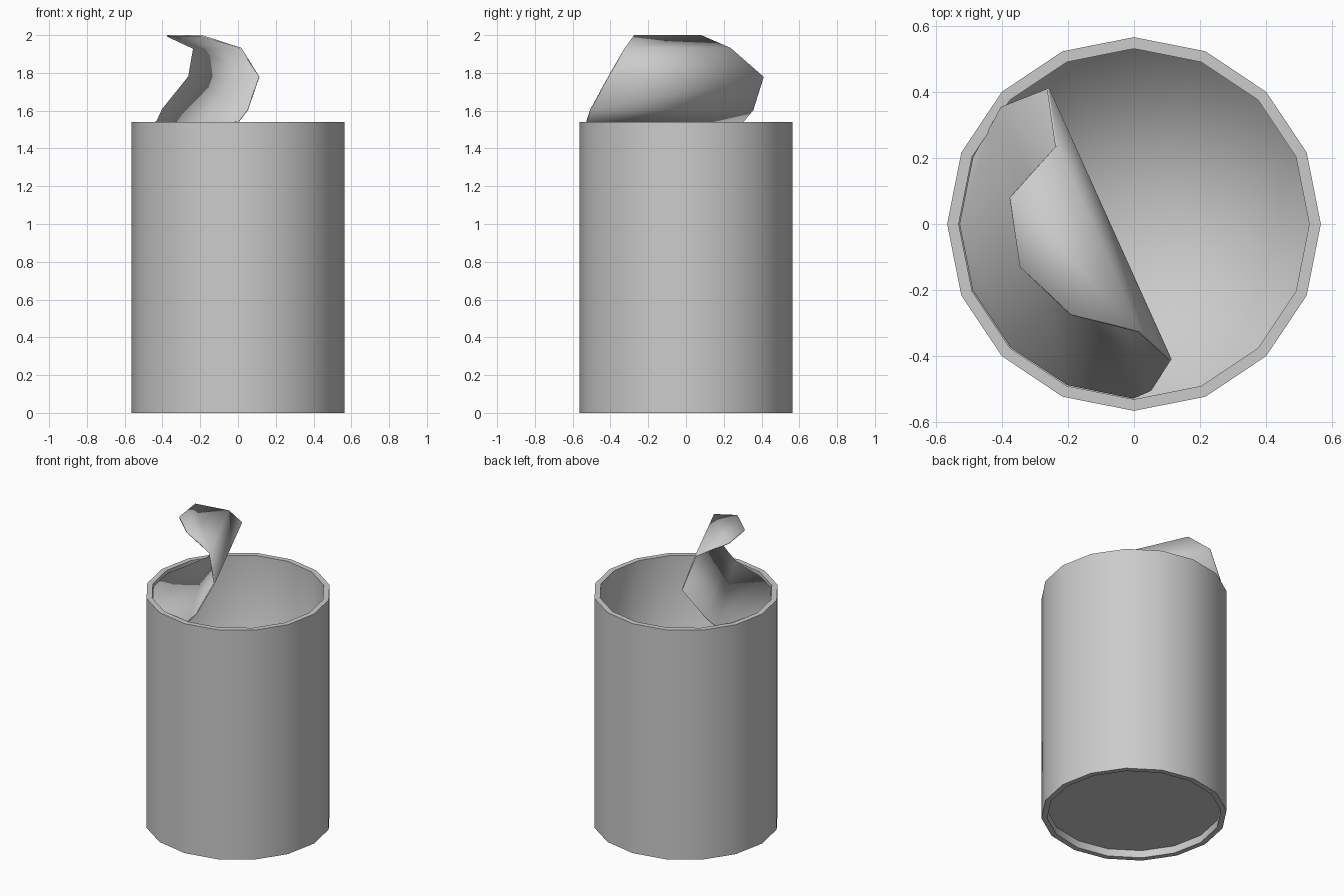
import bpy
import bmesh
from math import cos, sin, pi

cube = bpy.data.objects.get("Cube")
if cube:
    bpy.data.objects.remove(cube, do_unlink=True)

SIDES = 16
OUTER, INNER = 0.565, 0.53
HEIGHT = 1.54

# Plain tin
tin = bpy.data.materials.new("tin_grey")
tin.use_nodes = True
tin.diffuse_color = (0.6, 0.6, 0.6, 1)
tin.node_tree.nodes["Principled BSDF"].inputs["Base Color"].default_value = (0.6, 0.6, 0.6, 1)


def ring(bm, radius, z):
    return [bm.verts.new((radius * cos(2 * pi * i / SIDES), radius * sin(2 * pi * i / SIDES), z))
            for i in range(SIDES)]


def bridge(bm, a, b):
    for i in range(SIDES):
        j = (i + 1) % SIDES
        bm.faces.new((a[i], a[j], b[j], b[i]))


def fan(bm, loop, z):
    centre = bm.verts.new((0, 0, z))
    for i in range(SIDES):
        bm.faces.new((loop[i], loop[(i + 1) % SIDES], centre))


def finish(bm, name):
    for f in bm.faces:
        f.smooth = True
    bmesh.ops.recalc_face_normals(bm, faces=bm.faces)
    mesh = bpy.data.meshes.new(name)
    bm.to_mesh(mesh)
    bm.free()
    mesh.materials.append(tin)
    obj = bpy.data.objects.new(name, mesh)
    bpy.context.collection.objects.link(obj)
    return obj


# Can body: recessed base, outer wall, rim and hollow inside
bm = bmesh.new()
rings = [ring(bm, r, z) for r, z in (
    (INNER, 0.05), (INNER, 0), (OUTER, 0), (OUTER, HEIGHT), (INNER, HEIGHT), (INNER, 0.06))]
for a, b in zip(rings, rings[1:]):
    bridge(bm, a, b)
fan(bm, rings[0], 0.05)
fan(bm, rings[-1], 0.06)
# Every ring is a crisp edge except where the inner wall meets the floor
for loop in rings[:-1]:
    for i in range(SIDES):
        bm.edges.get((loop[i], loop[(i + 1) % SIDES])).smooth = False
finish(bm, "can_body")

# Peeled lid: flat part held under the rim, then rows curling up and over
bm = bmesh.new()
LID_R = INNER - 0.003
seat = []
for step in range(12, 6, -1):
    angle = 2 * pi * step / SIDES
    drop = 0 if step == 12 else 0.025
    seat.append(bm.verts.new((LID_R * cos(angle), LID_R * sin(angle), HEIGHT - drop)))
seat.append(bm.verts.new((-0.43, 0.30, HEIGHT)))
bm.faces.new(seat)
rows = [(seat[0], seat[-1])]
for right, left, z in (
        ((0.05, -0.505), (-0.40, 0.355), 1.605),
        ((0.11, -0.41), (-0.26, 0.41), 1.78),
        ((0.015, -0.325), (-0.235, 0.235), 1.93),
        ((-0.19, -0.275), (-0.375, 0.08), 1.996)):
    rows.append((bm.verts.new((*right, z)), bm.verts.new((*left, z))))
for (a, b), (c, d) in zip(rows, rows[1:]):
    bm.faces.new((a, b, d, c))
tip = bm.verts.new((-0.345, -0.13, 1.996))
bm.faces.new((*rows[-1], tip))
lid = finish(bm, "peeled_lid")
sheet = lid.modifiers.new("thickness", 'SOLIDIFY')
sheet.thickness = 0.008
sheet.offset = 0
